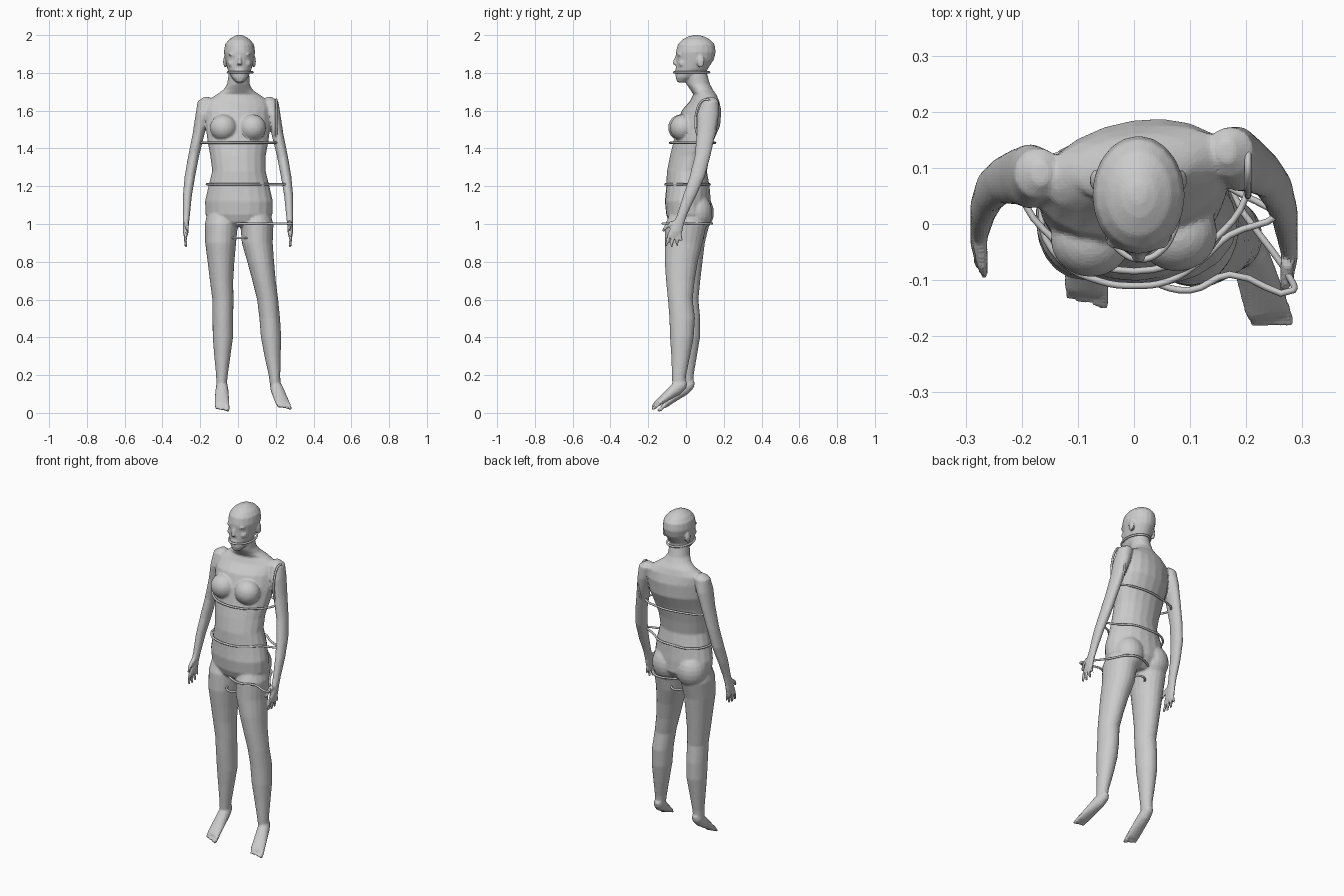
import bpy, bmesh, math
from mathutils import Vector, Matrix

bm = bmesh.new()
N = 20


def skin(rings):
    """Closed skin over a list of vertex rings."""
    vs = [[bm.verts.new(p) for p in r] for r in rings]
    fs = [bm.faces.new(vs[0]), bm.faces.new(vs[-1])]
    for a, b in zip(vs, vs[1:]):
        for i in range(N):
            j = (i + 1) % N
            fs.append(bm.faces.new((a[i], a[j], b[j], b[i])))
    bmesh.ops.recalc_face_normals(bm, faces=fs)


def stack(sections):
    """Horizontal ellipses: z, cx, cy, rx, ry, twist."""
    rings = []
    for z, cx, cy, rx, ry, tw in sections:
        ring = []
        for i in range(N):
            a = 2 * math.pi * i / N
            x = rx * math.cos(a)
            ring.append((cx + x, cy + ry * math.sin(a) + tw * x, z))
        rings.append(ring)
    skin(rings)


def tube(points, radii):
    """Ellipses across a path: radii are (sideways, upward)."""
    pts = [Vector(p) for p in points]
    rings = []
    for k, p in enumerate(pts):
        t = (pts[min(k + 1, len(pts) - 1)] - pts[max(k - 1, 0)]).normalized()
        ref = Vector((0, 0, 1)) if abs(t.z) < 0.9 else Vector((0, -1, 0))
        s = t.cross(ref).normalized()
        u = s.cross(t)
        w, h = radii[k]
        rings.append([p + s * w * math.cos(2 * math.pi * i / N) + u * h * math.sin(2 * math.pi * i / N)
                      for i in range(N)])
    skin(rings)


def blob(c, r):
    m = Matrix.Translation(c) @ Matrix.Diagonal((*r, 1))
    bmesh.ops.create_uvsphere(bm, u_segments=20, v_segments=12, radius=1, matrix=m)


# torso and neck
stack([(0.985, .005, .01, .09, .07, 0), (1.01, .005, .01, .145, .10, -.06), (1.05, .005, .015, .178, .12, -.06),
       (1.12, .005, .01, .18, .122, -.05), (1.20, .005, .01, .162, .115, 0),
       (1.28, .005, .005, .142, .106, .03), (1.36, 0, .02, .147, .105, .06),
       (1.44, 0, .04, .162, .105, .1), (1.52, 0, .065, .172, .115, .12),
       (1.60, 0, .082, .172, .103, .14), (1.65, 0, .098, .165, .075, .14),
       (1.685, 0, .10, .115, .06, .1), (1.71, 0, .083, .078, .06, .05),
       (1.74, .002, .065, .06, .062, 0), (1.79, .005, .055, .055, .058, 0), (1.84, .005, .055, .05, .055, 0)])
for s in (-1, 1):
    blob((s * .077, -.022 + s * .005, 1.51), (.072, .068, .07))    # breasts
    blob((s * .082, .058 - s * .004, 1.06), (.088, .086, .10))     # buttocks

# head
stack([(1.75, .01, -.022, .02, .025, 0), (1.775, .01, -.005, .043, .05, 0), (1.82, .008, .03, .064, .085, 0),
       (1.87, .008, .048, .076, .100, 0), (1.91, .008, .052, .083, .106, 0), (1.95, .008, .054, .077, .098, 0),
       (1.975, .008, .054, .058, .076, 0), (1.992, .008, .054, .033, .043, 0), (2.0, .008, .054, .012, .015, 0)])
tube([(.008, -.045, 1.895), (.008, -.055, 1.865), (.008, -.058, 1.842)], [(.008, .008), (.010, .012), (.015, .014)])
blob((.008, -.048, 1.808), (.024, .012, .011))                     # lips
for s in (-1, 1):
    blob((.008 + s * .033, -.032, 1.897), (.026, .015, .008))      # brow
    blob((.008 + s * .04, -.018, 1.85), (.022, .022, .02))         # cheek
    blob((.008 + s * .076, .078, 1.86), (.011, .02, .033))         # ear

# arms and hands
ARM = [(1.672, .165, .09, .015, .02), (1.65, .17, .09, .044, .045), (1.58, .185, .085, .040, .058),
       (1.48, .208, .085, .032, .050), (1.36, .235, .078, .029, .042), (1.25, .255, .06, .028, .041),
       (1.15, .268, .03, .024, .035), (1.05, .273, 0, .019, .027), (1.0, .276, -.015, .016, .030),
       (.96, .277, -.026, .015, .037), (.935, .277, -.032, .011, .036)]
for s in (-1, 1):
    def dy(z):
        return 0 if s < 0 else .04 - .07 * (1.67 - z) / .72
    stack([(z, s * x, y + dy(z), rx, ry, 0) for z, x, y, rx, ry in ARM])
    y0 = -.03 + dy(.94)
    for k, tip in enumerate((.9, .882, .876, .882)):
        o = 1.5 - k
        tube([(s * .277, y0 + o * .018, .95), (s * .279, y0 + o * .024, .915), (s * .275, y0 + o * .031, tip)],
             [(.0095, .0095), (.009, .009), (.007, .007)])
    tube([(s * .274, y0 - .005, 1.01), (s * .27, y0 - .045, .985), (s * .266, y0 - .062, .96)],
         [(.014, .014), (.011, .011), (.008, .008)])

# legs
Z = (1.09, 1.0, .9, .8, .7, .6, .5, .4, .3, .2, .15)
RX = (.07, .088, .082, .071, .062, .056, .055, .054, .043, .031, .028)
RY = (.08, .11, .10, .088, .076, .066, .068, .063, .050, .038, .035)
LEGS = {'right': ((-.085, -.088, -.092, -.09, -.087, -.08, -.08, -.08, -.083, -.085, -.087),
                  (.02, .015, 0, 0, 0, 0, .008, .012, .008, .003, .003)),
        'left': ((.09, .1, .102, .12, .138, .157, .168, .175, .183, .193, .197),
                 (.01, 0, -.012, -.025, -.03, -.03, -.02, -.022, -.028, -.037, -.038))}
for cxs, cys in LEGS.values():
    stack([(z, x, y, rx, ry, 0) for z, x, y, rx, ry in zip(Z, cxs, cys, RX, RY)])

# pointed feet with toes
for heel, ball in (((-.085, .04, .17), (-.085, -.112, .042)), ((.19, .0, .165), (.237, -.152, .05))):
    h, b = Vector(heel), Vector(ball)
    d = b - h
    tube([h, h + d * .12, h + d * .35, h + d * .7, b, b + d * .08],
         [(.015, .012), (.028, .03), (.034, .035), (.038, .024), (.041, .016), (.036, .010)])
    side = d.cross(Vector((0, 0, 1))).normalized()
    inner = 1 if heel[0] < 0 else -1
    # side points towards -x for a forward-pointing foot
    for k in range(5):
        o = side * (-.030 + .015 * k) * -inner * -1
        big = k == (0 if inner > 0 else 4)
        r = .011 if big else .0075
        reach = .25 - .025 * (k if inner > 0 else 4 - k)
        tube([b + o, b + o + d * reach * .6 + Vector((0, 0, -.004)), b + o * 1.05 + d * reach],
             [(r, r), (r, r), (r * .7, r * .7)])

# fuse all parts into one continuous skin
me = bpy.data.meshes.new("body")
bm.to_mesh(me)
bm.free()
body = bpy.data.objects.new("body", me)
bpy.context.collection.objects.link(body)
rm = body.modifiers.new("fuse", 'REMESH')
rm.mode = 'VOXEL'
rm.voxel_size = .006
sm = body.modifiers.new("soften", 'SMOOTH')
sm.factor = .5
sm.iterations = 6
dc = body.modifiers.new("simplify", 'DECIMATE')
dc.ratio = .35
bpy.context.view_layer.objects.active = body
body.select_set(True)
bpy.ops.object.shade_smooth_by_angle(angle=math.radians(40))


# measuring bands
def band(name, pts):
    cu = bpy.data.curves.new(name, 'CURVE')
    cu.dimensions = '3D'
    cu.bevel_depth = .006
    cu.bevel_resolution = 2
    cu.resolution_u = 4
    sp = cu.splines.new('BEZIER')
    sp.bezier_points.add(len(pts) - 1)
    for bp, p in zip(sp.bezier_points, pts):
        bp.co = p
        bp.handle_left_type = bp.handle_right_type = 'AUTO'
    sp.use_cyclic_u = True
    bpy.context.collection.objects.link(bpy.data.objects.new(name, cu))


def oval(c, u, v, n=12):
    c, u, v = Vector(c), Vector(u), Vector(v)
    return [c + u * math.cos(2 * math.pi * i / n) + v * math.sin(2 * math.pi * i / n) for i in range(n)]


def level(pts, z):
    return [(x, y, z) for x, y in pts]


band("jaw_band", oval((.012, .03, 1.803), (.066, 0, 0), (0, .093, 0)))
band("chest_band", level([(-.2, .06), (-.14, -.03), (-.07, -.073), (.07, -.073), (.14, -.03), (.2, .05),
                          (.2, .1), (.1, .148), (-.1, .132), (-.19, .09)], 1.43))
band("waist_band", level([(-.165, .02), (-.13, -.065), (-.06, -.102), (0, -.11), (.06, -.102), (.12, -.065),
                          (.17, -.02), (.25, .012), (.25, .02), (.17, .065), (.1, .115), (0, .125),
                          (-.1, .112)], 1.21))
band("thigh_band", level([(-.05, .05), (-.03, -.05), (.03, -.1), (.1, -.118), (.17, -.09), (.284, -.118),
                          (.28, -.1), (.195, .02), (.12, .13), (.03, .125)], 1.003))
band("inner_thigh_band", oval((.015, -.005, .926), (.055, 0, 0), (0, .095, 0)))
band("armhole_band", oval((.203, .105, 1.54), (0, .055, 0), (.0, 0, .12)))
